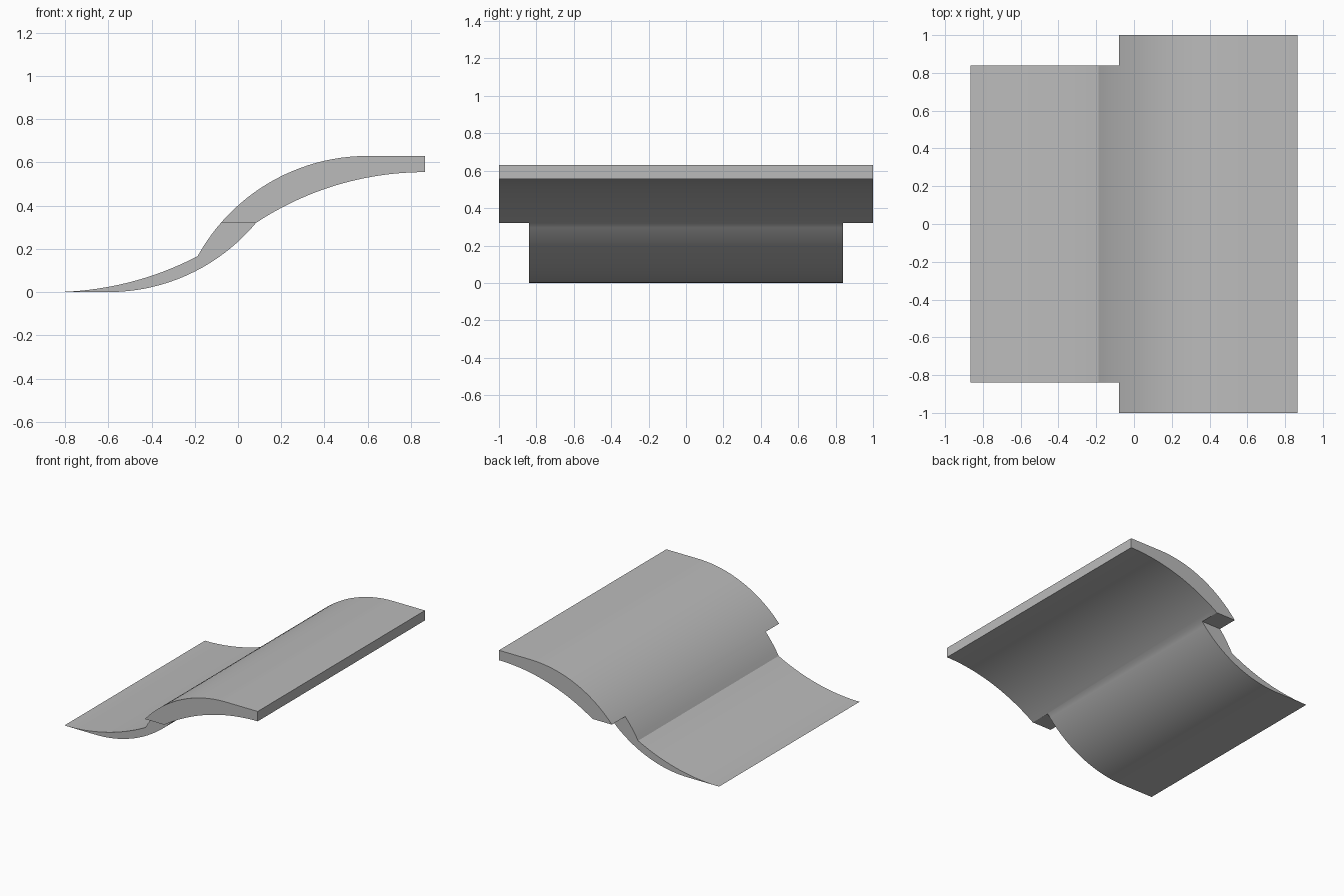
import bpy, bmesh, math

cube = bpy.data.objects.get("Cube")
if cube:
    bpy.data.objects.remove(cube, do_unlink=True)

HALF_X, HALF_Y, NECK_Y = 0.865, 1.0, 0.84
HEIGHT, STEP_Z, STEP_X, R = 0.63, 0.32, 0.083, 0.9
FOLD = (-0.187, 0.166)
STEPS = 24


def arc(flat, end, sign):
    """Circle arc from a level point to end; sign is +1 curving up, -1 down."""
    dx, dz = end[0] - flat[0], abs(end[1] - flat[1])
    radius = (dx * dx + dz * dz) / (2 * dz)
    sweep = math.asin(dx / radius)
    return [(flat[0] + radius * math.sin(sweep * i / STEPS),
             flat[1] + sign * radius * (1 - math.cos(sweep * i / STEPS)))
            for i in range(STEPS + 1)]


def make_object(name, bm):
    bmesh.ops.recalc_face_normals(bm, faces=bm.faces[:])
    mesh = bpy.data.meshes.new(name)
    bm.to_mesh(mesh)
    bm.free()
    obj = bpy.data.objects.new(name, mesh)
    bpy.context.collection.objects.link(obj)
    return obj


# Cross-section: underside from the thin tip, then back along the top
tip = (-HALF_X, 0)
underside = [tip] + arc((-0.6, 0), (STEP_X, STEP_Z), 1)
underside += arc((HALF_X, 0.555), (STEP_X, STEP_Z), -1)[-2::-1]
top = [(HALF_X, HEIGHT)] + arc((0.6, HEIGHT), FOLD, -1)
top += arc(tip, FOLD, 1)[-2:0:-1]

bm = bmesh.new()
section = bm.faces.new([bm.verts.new((x, -HALF_Y, z)) for x, z in underside + top])
extruded = bmesh.ops.extrude_face_region(bm, geom=[section])["geom"]
bmesh.ops.translate(bm, vec=(0, 2 * HALF_Y, 0),
                    verts=[v for v in extruded if isinstance(v, bmesh.types.BMVert)])
panel = make_object("curved_panel", bm)

# Side notches that narrow the lower half
bm = bmesh.new()
for side in (-1, 1):
    box = bmesh.ops.create_cube(bm, size=1)["verts"]
    bmesh.ops.scale(bm, vec=(3, 1, 1), verts=box)
    bmesh.ops.translate(bm, vec=(0, side * (NECK_Y + 0.5), STEP_Z - 0.5), verts=box)
cutter = make_object("notch_cutter", bm)
cutter.hide_render = True

cut = panel.modifiers.new("notches", "BOOLEAN")
cut.operation = "DIFFERENCE"
cut.solver = "EXACT"
cut.object = cutter
bpy.context.view_layer.objects.active = panel
panel.select_set(True)
bpy.ops.object.modifier_apply(modifier=cut.name)
bpy.data.objects.remove(cutter, do_unlink=True)

# Plain grey finish
grey = bpy.data.materials.new("plain_grey")
grey.use_nodes = True
colour = (0.5, 0.5, 0.5, 1)
grey.diffuse_color = colour
grey.node_tree.nodes["Principled BSDF"].inputs["Base Color"].default_value = colour
panel.data.materials.clear()
panel.data.materials.append(grey)
bpy.ops.object.shade_smooth_by_angle(angle=math.radians(30))
